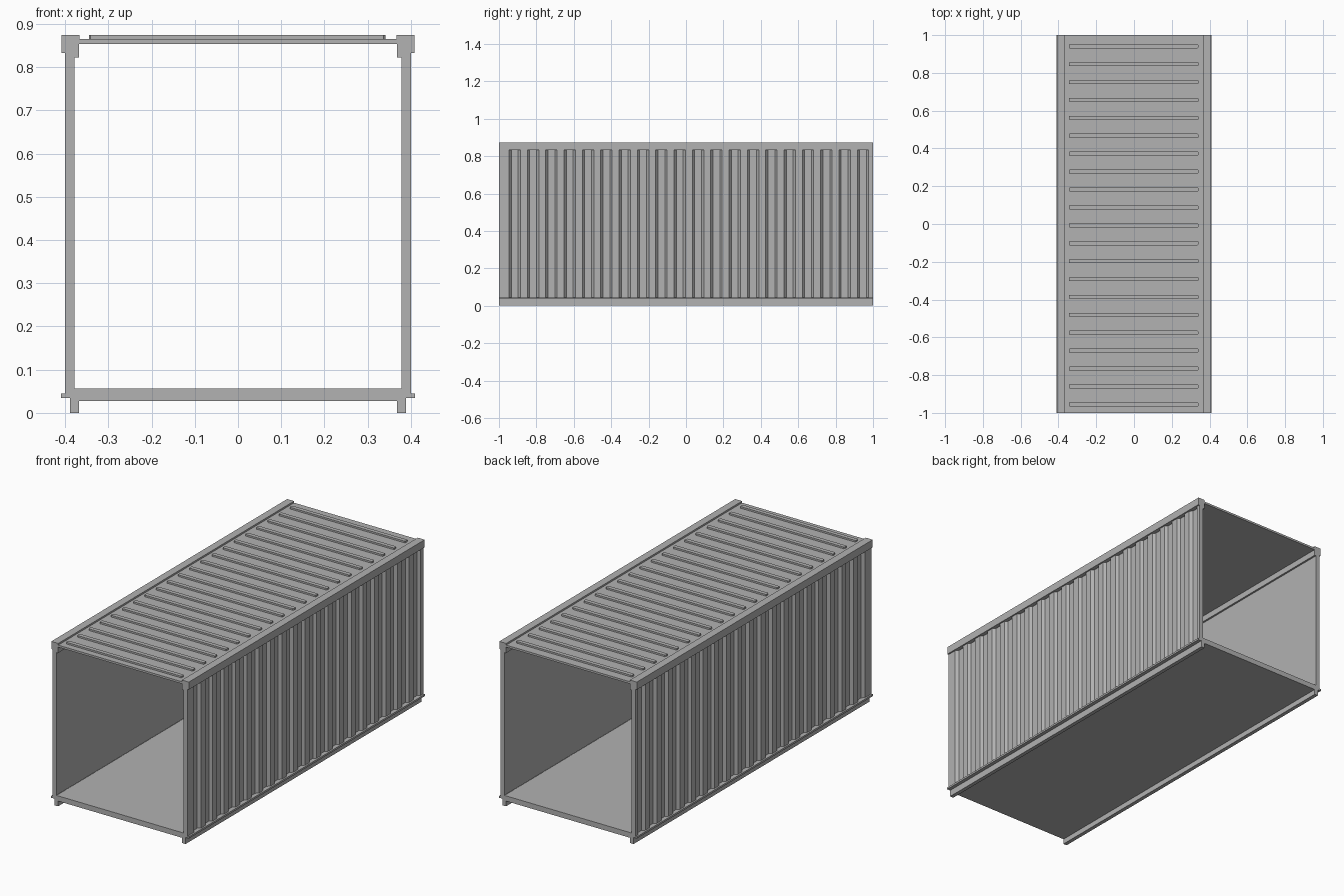
import bpy, bmesh
from mathutils import Vector

cube = bpy.data.objects.get("Cube")
if cube:
    bpy.data.objects.remove(cube, do_unlink=True)

grey = bpy.data.materials.new("light grey steel")
grey.use_nodes = True
colour = (0.445, 0.445, 0.445, 1)
grey.diffuse_color = colour
grey.node_tree.nodes["Principled BSDF"].inputs["Base Color"].default_value = colour


def finish(name, bm):
    bmesh.ops.recalc_face_normals(bm, faces=bm.faces)
    mesh = bpy.data.meshes.new(name)
    bm.to_mesh(mesh)
    bm.free()
    mesh.materials.append(grey)
    obj = bpy.data.objects.new(name, mesh)
    bpy.context.collection.objects.link(obj)
    return obj


def extrude(bm, points, offset):
    face = bm.faces.new([bm.verts.new(p) for p in points])
    new = bmesh.ops.extrude_face_region(bm, geom=[face])["geom"]
    bmesh.ops.translate(bm, vec=Vector(offset),
                        verts=[v for v in new if isinstance(v, bmesh.types.BMVert)])


def rail(name, profile, side):
    # Cross-section in x and z, run along the full length
    bm = bmesh.new()
    extrude(bm, [(side * x, -1, z) for x, z in profile], (0, 2, 0))
    finish(name, bm)


TOP_RAIL = [(0.367, 0.874), (0.408, 0.874), (0.408, 0.833), (0.379, 0.833),
            (0.379, 0.822), (0.368, 0.822), (0.368, 0.854), (0.367, 0.854)]
BOTTOM_RAIL = [(0.368, 0), (0.389, 0), (0.389, 0.035), (0.409, 0.035),
               (0.409, 0.045), (0.379, 0.045), (0.379, 0.057),
               (0.377, 0.057), (0.377, 0.03), (0.368, 0.03)]

# Corrugated wall outline: flat inside, folded outside
OUTER, RECESS, INNER = 0.4, 0.386, 0.378
SLOPES, STEP, FOLD = 40, 0.049, 0.006
wall = [(INNER, -1), (OUTER, -1)]
for i in range(SLOPES):
    y = -0.94 + i * STEP
    a, b = (OUTER, RECESS) if i % 2 == 0 else (RECESS, OUTER)
    wall += [(a, y - FOLD), (b, y + FOLD)]
wall += [(OUTER, 1), (INNER, 1)]

# Side walls and long rails
for label, side in (("left", 1), ("right", -1)):
    rail(label + "_top_rail", TOP_RAIL, side)
    rail(label + "_bottom_rail", BOTTOM_RAIL, side)
    bm = bmesh.new()
    extrude(bm, [(side * x, y, 0.04) for x, y in wall], (0, 0, 0.798))
    finish(label + "_corrugated_wall", bm)

# Floor and roof panels
for name, half, low, high in (("floor", 0.378, 0.028, 0.056),
                              ("roof_panel", 0.37, 0.854, 0.865)):
    bm = bmesh.new()
    extrude(bm, [(-half, -1, low), (half, -1, low), (half, 1, low), (-half, 1, low)],
            (0, 0, high - low))
    finish(name, bm)

# Raised roof ribs with clipped corners
bm = bmesh.new()
x0, x1, w, c = -0.345, 0.341, 0.011, 0.004
for i in range(21):
    y = -0.955 + i * 0.0948
    outline = [(x0 + c, -w), (x1 - c, -w), (x1, c - w), (x1, w - c),
               (x1 - c, w), (x0 + c, w), (x0, w - c), (x0, c - w)]
    extrude(bm, [(x, y + dy, 0.862) for x, dy in outline], (0, 0, 0.012))
finish("roof_ribs", bm)
